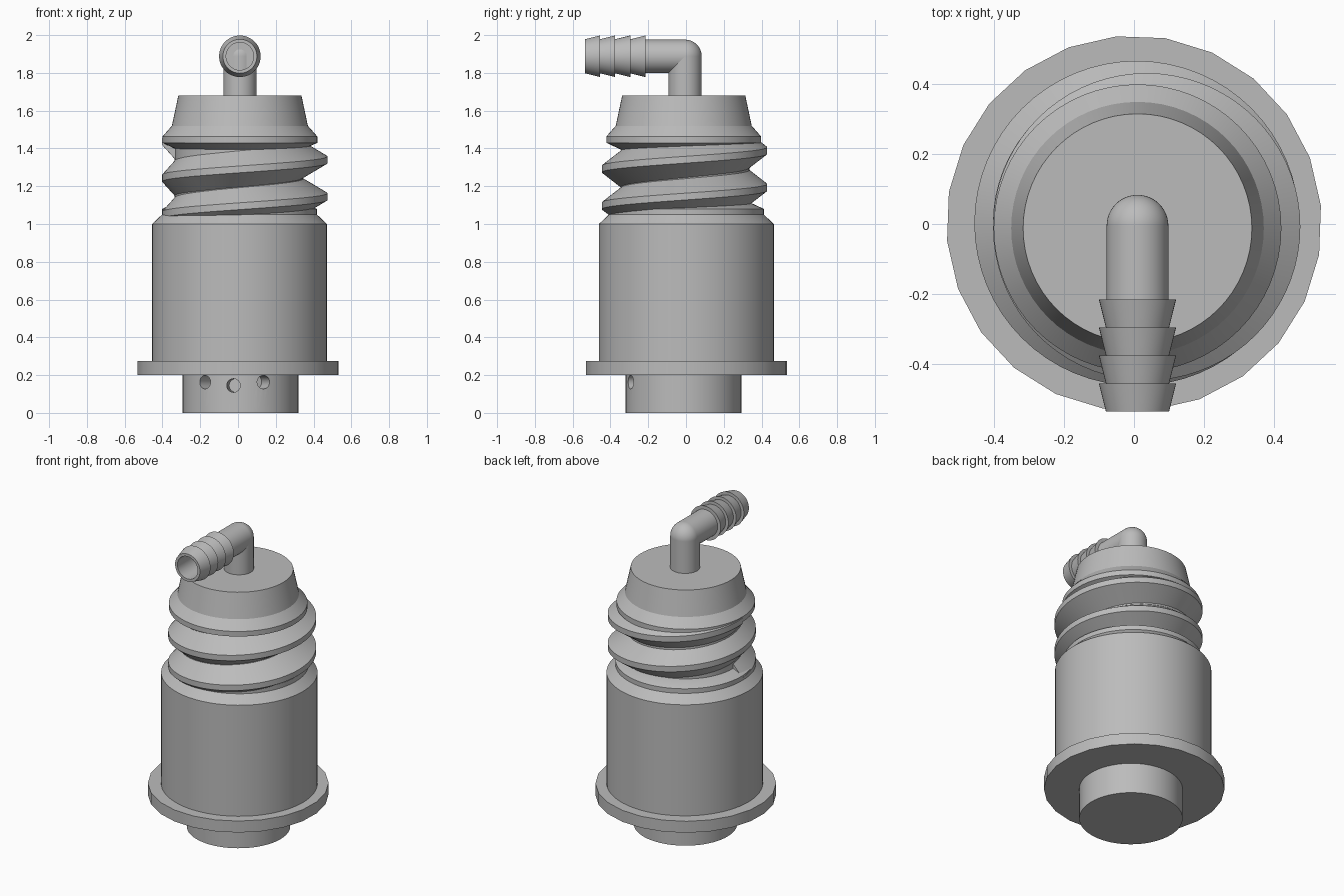
import bpy, bmesh, math
from mathutils import Matrix, Vector

cube = bpy.data.objects.get("Cube")
if cube:
    bpy.data.objects.remove(cube, do_unlink=True)

# One grey material for everything
grey = bpy.data.materials.new("plain grey")
grey.use_nodes = True
colour = (0.5, 0.5, 0.5, 1)
grey.diffuse_color = colour
grey.node_tree.nodes["Principled BSDF"].inputs["Base Color"].default_value = colour


def finish(bm, name, smooth=True):
    bmesh.ops.recalc_face_normals(bm, faces=bm.faces)
    mesh = bpy.data.meshes.new(name)
    bm.to_mesh(mesh)
    bm.free()
    mesh.materials.append(grey)
    obj = bpy.data.objects.new(name, mesh)
    bpy.context.collection.objects.link(obj)
    if smooth:
        smooth_edges(obj)
    return obj


def smooth_edges(obj):
    bpy.ops.object.select_all(action='DESELECT')
    obj.select_set(True)
    bpy.context.view_layer.objects.active = obj
    bpy.ops.object.shade_smooth_by_angle(angle=math.radians(25))


def revolve(name, profile, centre=(0, 0, 0), sides=64, phase=0.0, turn=None, smooth=True):
    """Closed solid from (radius, height) pairs; both ends are capped."""
    bm = bmesh.new()
    rings = []
    for r, z in profile:
        angles = [phase + math.tau * i / sides for i in range(sides)]
        rings.append([bm.verts.new((r * math.cos(a), r * math.sin(a), z)) for a in angles])
    for low, high in zip(rings, rings[1:]):
        for i in range(sides):
            j = (i + 1) % sides
            bm.faces.new((low[i], low[j], high[j], high[i]))
    bm.faces.new(rings[0])
    bm.faces.new(rings[-1])
    bm.transform(Matrix.Translation(centre) @ (turn or Matrix.Identity(4)))
    return finish(bm, name, smooth)


# Bottom plug with three small vent holes around the front
plug_centre = Vector((0.013, -0.013, 0))
plug = revolve("bottom_plug", [(0.306, 0), (0.306, 0.22)], plug_centre)
for degrees, height in ((-128, 0.163), (-97, 0.145), (-66.5, 0.163)):
    angle = math.radians(degrees)
    direction = Vector((math.cos(angle), math.sin(angle), 0))
    cutter = revolve("hole_cutter", [(0.036, 0.2), (0.036, 0.4)],
                     plug_centre + Vector((0, 0, height)), 24,
                     turn=direction.to_track_quat('Z', 'Y').to_matrix().to_4x4())
    cutter.hide_render = True
    cut = plug.modifiers.new("vent_hole", 'BOOLEAN')
    cut.operation, cut.solver, cut.object = 'DIFFERENCE', 'EXACT', cutter
    bpy.context.view_layer.objects.active = plug
    bpy.ops.object.modifier_apply(modifier=cut.name)
    bpy.data.objects.remove(cutter, do_unlink=True)
smooth_edges(plug)

# Flange and main body
revolve("flange", [(0.535, 0.2), (0.535, 0.275)], (0, 0.002, 0), 24, math.radians(5.4))
revolve("body", [(0.463, 0.26), (0.463, 1.0), (0.41, 1.05), (0.41, 1.08), (0.345, 1.11)],
        (0.008, 0.002, 0))

# Neck: core of the thread, then the collar and tapered cap
revolve("thread_core", [(0.34, 1.0), (0.34, 1.5)], (0.005, -0.005, 0))
revolve("cap", [(0.335, 1.395), (0.41, 1.43), (0.41, 1.463), (0.36, 1.52), (0.326, 1.68)],
        (0.01, -0.012, 0))

# Right-handed screw thread with a narrow flat crest
PITCH, STEPS, TURNS = 0.195, 72, 2
bm = bmesh.new()
sections = []
for i in range(STEPS * TURNS + 1):
    a = math.pi + math.tau * i / STEPS
    z = 1.0475 + PITCH * i / STEPS
    section = []
    for r, dz, cx in ((0.335, -PITCH / 2, 0.005), (0.438, -0.018, 0.036),
                      (0.438, 0.018, 0.036), (0.335, PITCH / 2, 0.005)):
        section.append(bm.verts.new((cx + r * math.cos(a), r * math.sin(a) - 0.008, z + dz)))
    sections.append(section)
for one, two in zip(sections, sections[1:]):
    for k in range(4):
        m = (k + 1) % 4
        bm.faces.new((one[k], one[m], two[m], two[k]))
bm.faces.new(sections[0])
bm.faces.new(sections[-1])
finish(bm, "screw_thread")

# Elbow: upright pipe and ball joint
PIPE, LEVEL = 0.088, 1.888
elbow = (0.01, -0.005, 0)
revolve("upright_pipe", [(PIPE, 1.66), (PIPE, LEVEL)], elbow, 48)
bm = bmesh.new()
bmesh.ops.create_uvsphere(bm, u_segments=48, v_segments=24, radius=PIPE)
bm.transform(Matrix.Translation((elbow[0], elbow[1], LEVEL)))
finish(bm, "elbow_joint")

# Horizontal hose barb: plain pipe, four tapering barbs and an open bore
profile = [(PIPE, 0), (PIPE, 0.21)]
for n in range(4):
    start = 0.21 + 0.08 * n
    profile += [(0.11, start), (0.09, start + 0.08)]
profile += [(0.073, 0.53), (0.073, 0.08)]
revolve("hose_barb", profile, (elbow[0], elbow[1], LEVEL), 48,
        turn=Matrix.Rotation(math.pi / 2, 4, 'X'))
